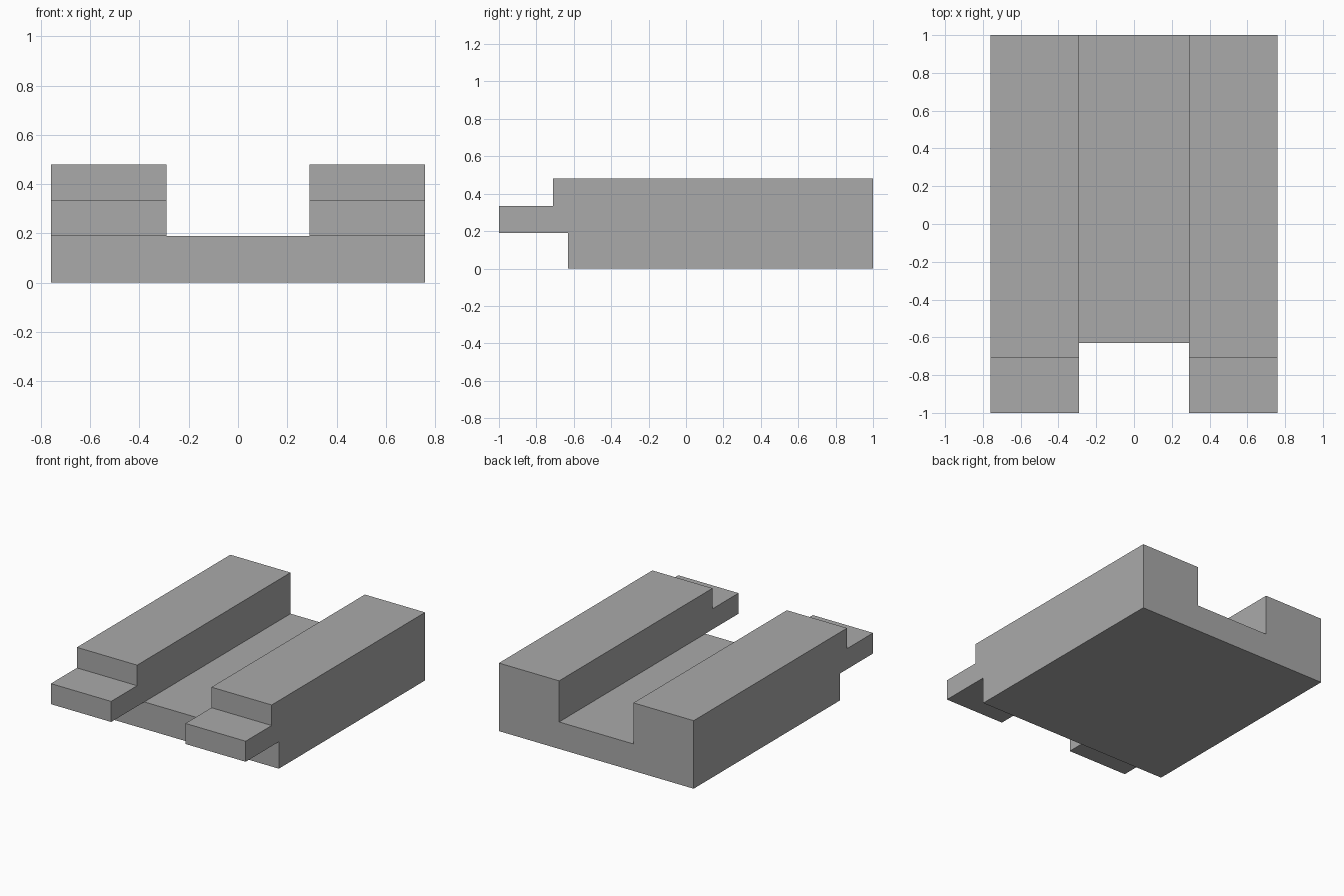
import bpy
import bmesh

cube = bpy.data.objects.get("Cube")
if cube:
    bpy.data.objects.remove(cube, do_unlink=True)

# Main dimensions
HALF_WIDTH, CHANNEL, BACK = 0.76, 0.29, 1.0
TIP, STEP, UNDERCUT = -1.0, -0.71, -0.63
FLOOR, TONGUE_TOP, TOP = 0.19, 0.335, 0.48

grey = bpy.data.materials.new("plain_grey")
grey.use_nodes = True
colour = (0.4, 0.4, 0.4, 1)
grey.diffuse_color = colour
grey.node_tree.nodes["Principled BSDF"].inputs["Base Color"].default_value = colour


def prism(name, profile, x0, x1):
    """Extrude a closed side profile of (y, z) points from x0 to x1."""
    bm = bmesh.new()
    face = bm.faces.new([bm.verts.new((x0, y, z)) for y, z in profile])
    result = bmesh.ops.extrude_face_region(bm, geom=[face])
    verts = [g for g in result["geom"] if isinstance(g, bmesh.types.BMVert)]
    bmesh.ops.translate(bm, verts=verts, vec=(x1 - x0, 0, 0))
    bmesh.ops.recalc_face_normals(bm, faces=bm.faces)
    mesh = bpy.data.meshes.new(name)
    bm.to_mesh(mesh)
    bm.free()
    mesh.materials.append(grey)
    obj = bpy.data.objects.new(name, mesh)
    bpy.context.collection.objects.link(obj)
    return obj


# Low bed under the channel, reaching a little into both rails
bed_profile = [(UNDERCUT, 0), (BACK, 0), (BACK, FLOOR), (UNDERCUT, FLOOR)]
block = prism("channel_block", bed_profile, -CHANNEL - 0.1, CHANNEL + 0.1)

# Rails with a stepped tongue overhanging the front
rail_profile = [(UNDERCUT, 0), (BACK, 0), (BACK, TOP), (STEP, TOP),
                (STEP, TONGUE_TOP), (TIP, TONGUE_TOP), (TIP, FLOOR), (UNDERCUT, FLOOR)]
rails = [prism("right_rail", rail_profile, -HALF_WIDTH, -CHANNEL),
         prism("left_rail", rail_profile, CHANNEL, HALF_WIDTH)]

# Fuse the rails and bed into one solid
bpy.context.view_layer.objects.active = block
for rail in rails:
    union = block.modifiers.new("fuse_" + rail.name, "BOOLEAN")
    union.operation = "UNION"
    union.solver = "EXACT"
    union.object = rail
    bpy.ops.object.modifier_apply(modifier=union.name)
    bpy.data.objects.remove(rail, do_unlink=True)
